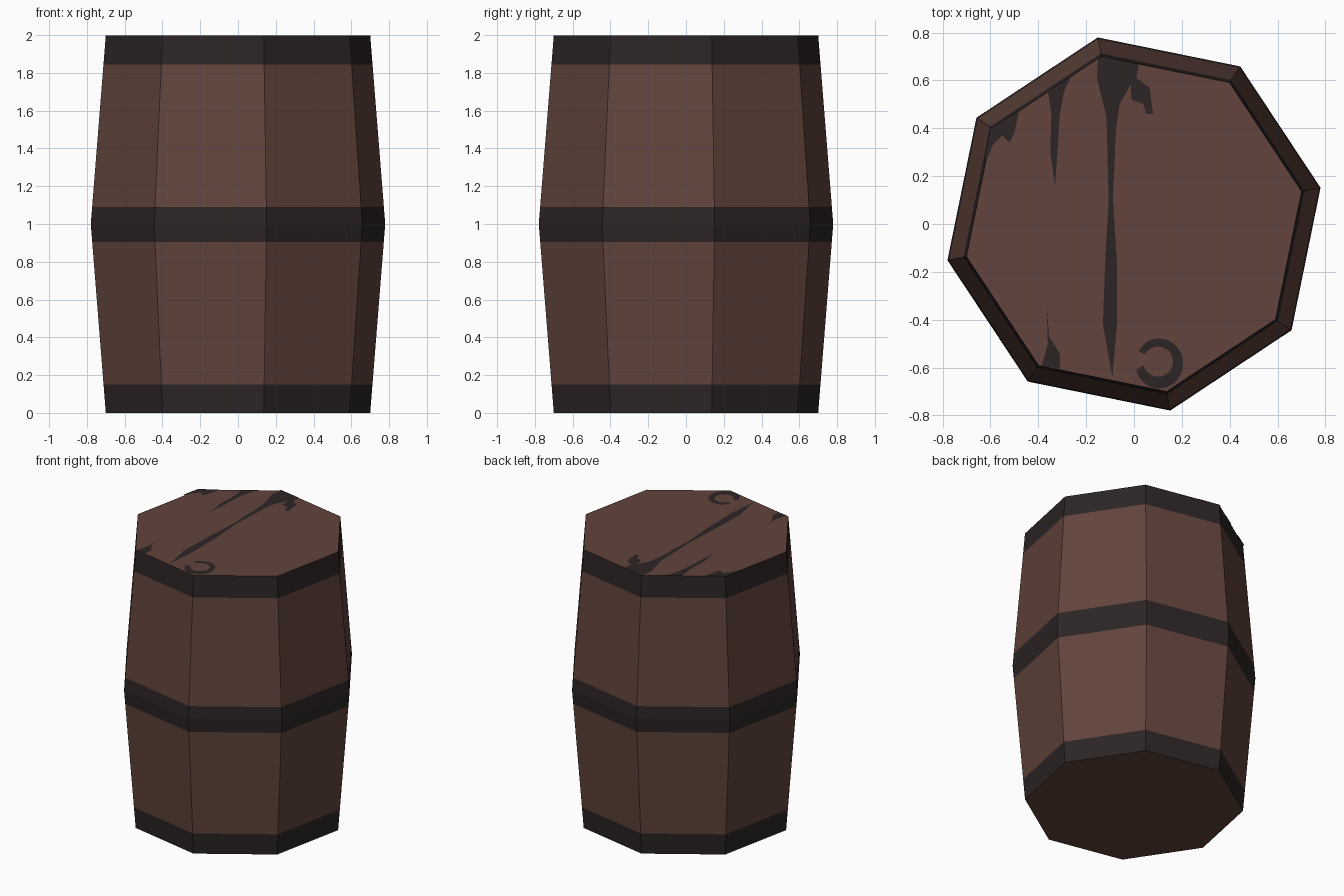
import bpy, bmesh, math

if "Cube" in bpy.data.objects:
    bpy.data.objects.remove(bpy.data.objects["Cube"])

SIDES, PHASE = 8, math.radians(11)
TOP = 1.998
END_R, MID_R = 0.713, 0.794


def material(name, rgb):
    m = bpy.data.materials.new(name)
    m.diffuse_color = (*rgb, 1.0)
    m.use_nodes = True
    m.node_tree.nodes["Principled BSDF"].inputs["Base Color"].default_value = m.diffuse_color
    return m


wood = material("brown_wood", (0.122, 0.057, 0.045))
iron = material("dark_iron", (0.026, 0.018, 0.018))


def make_object(name, bm, mats):
    mesh = bpy.data.meshes.new(name)
    bm.to_mesh(mesh)
    bm.free()
    for m in mats:
        mesh.materials.append(m)
    ob = bpy.data.objects.new(name, mesh)
    bpy.context.collection.objects.link(ob)
    return ob


# Barrel body: stacked octagons, with the hoops as flush bands of faces
levels = [0, 0.15, 0.905, 1.0, 1.09, 1.845, TOP]
hoops = [(0, 0.15), (0.905, 1.09), (1.845, TOP)]
bm = bmesh.new()
rings = []
for z in levels:
    r = MID_R - (MID_R - END_R) * abs(z - 1.0)
    rings.append([bm.verts.new((r * math.cos(PHASE + i * math.tau / SIDES),
                                r * math.sin(PHASE + i * math.tau / SIDES), z))
                  for i in range(SIDES)])
for k in range(len(levels) - 1):
    mid = (levels[k] + levels[k + 1]) / 2
    is_hoop = any(a < mid < b for a, b in hoops)
    for i in range(SIDES):
        j = (i + 1) % SIDES
        f = bm.faces.new((rings[k][i], rings[k][j], rings[k + 1][j], rings[k + 1][i]))
        f.material_index = int(is_hoop)
bm.faces.new(rings[-1])
bm.faces.new(rings[0][::-1])
make_object("barrel_body", bm, [wood, iron])


# Dark cracks and marks painted on the lid, as paper-thin plates
def lid_mark(name, outline):
    b = bmesh.new()
    f = b.faces.new([b.verts.new((x, y, 2.0)) for x, y in outline])
    f.normal_update()
    if f.normal.z < 0:
        f.normal_flip()
    bmesh.ops.triangulate(b, faces=b.faces[:])
    make_object(name, b, [iron])


lid_mark("long_crack", [(-0.15, 0.70), (0.01, 0.67), (0.0, 0.61), (-0.06, 0.5),
                        (-0.075, 0.4), (-0.088, 0.1), (-0.072, -0.15), (-0.07, -0.4),
                        (-0.09, -0.64), (-0.13, -0.42), (-0.12, -0.15), (-0.106, 0.1),
                        (-0.115, 0.45), (-0.155, 0.61)])
lid_mark("hooked_crack", [(0.0, 0.672), (0.02, 0.665), (0.01, 0.61), (0.065, 0.57),
                          (0.08, 0.46), (0.05, 0.46), (0.04, 0.5), (-0.01, 0.52),
                          (-0.015, 0.6)])
lid_mark("short_crack", [(-0.36, 0.555), (-0.26, 0.62), (-0.29, 0.56), (-0.31, 0.46),
                         (-0.32, 0.3), (-0.33, 0.16), (-0.35, 0.3), (-0.345, 0.46)])
lid_mark("edge_crack", [(-0.6, 0.40), (-0.48, 0.475), (-0.5, 0.38), (-0.52, 0.34),
                        (-0.55, 0.37), (-0.59, 0.33), (-0.615, 0.27), (-0.625, 0.28)])
lid_mark("front_crack", [(-0.365, -0.34), (-0.355, -0.47), (-0.31, -0.54),
                         (-0.31, -0.605), (-0.385, -0.592), (-0.36, -0.5)])

# Open ring mark near the front edge
angles = [math.radians(150 - 315 * i / 20) for i in range(21)]
outer = [(0.105 + 0.1 * math.cos(a), -0.583 + 0.105 * math.sin(a)) for a in angles]
inner = [(0.100 + 0.063 * math.cos(a), -0.575 + 0.063 * math.sin(a)) for a in angles]
lid_mark("ring_mark", outer + inner[::-1])
